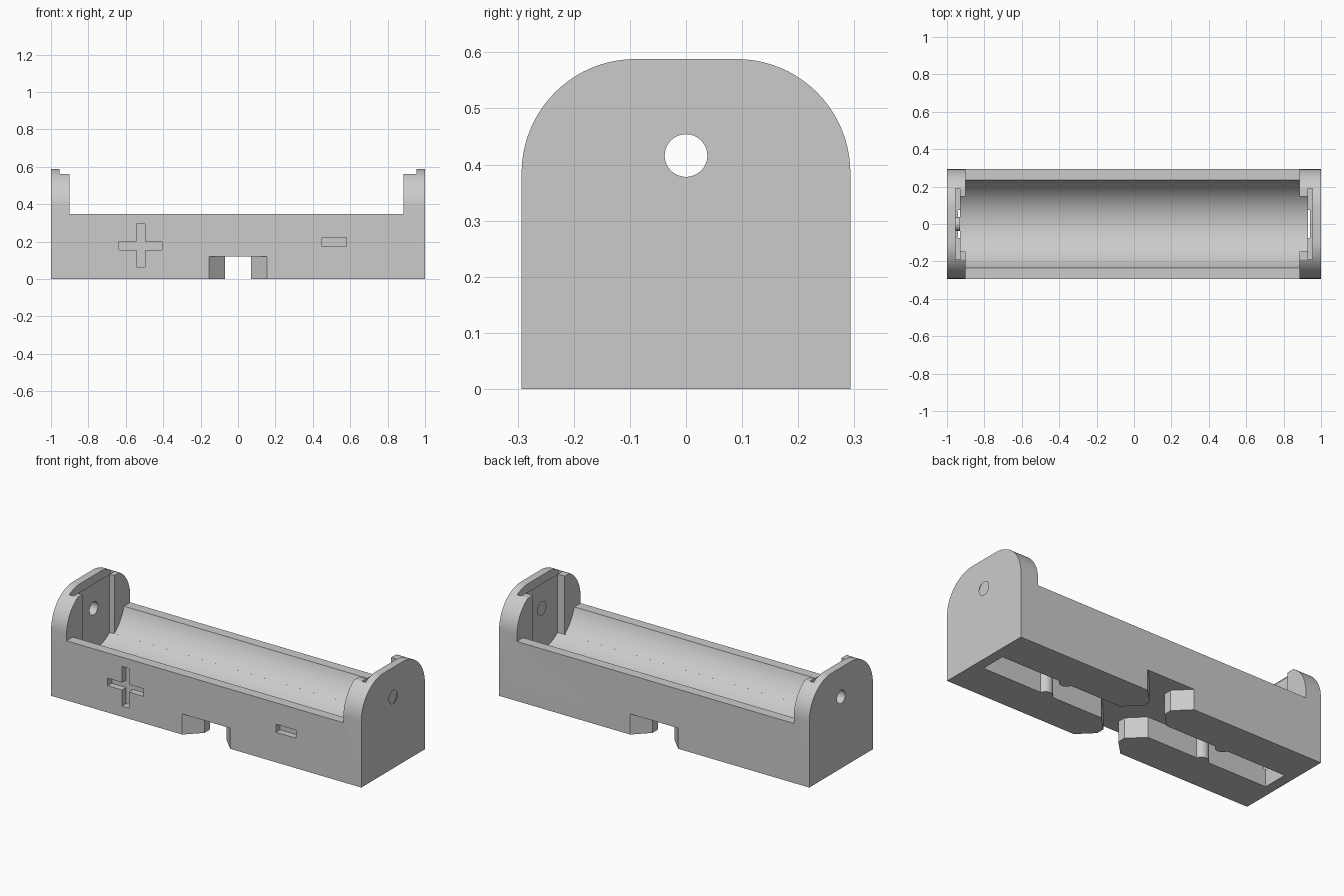
import bpy, bmesh
from math import sin, cos, pi, sqrt, asin
from mathutils import Vector

if "Cube" in bpy.data.objects:
    bpy.data.objects.remove(bpy.data.objects["Cube"], do_unlink=True)

grey = bpy.data.materials.new("light_grey_plastic")
grey.use_nodes = True
grey.diffuse_color = (0.6, 0.6, 0.6, 1)
grey.node_tree.nodes["Principled BSDF"].inputs["Base Color"].default_value = (0.6, 0.6, 0.6, 1)

AXIS_Z, CELL_R = 0.416, 0.245
PLACE = {"x": lambda a, b, t: (t, a, b),
         "y": lambda a, b, t: (a, t, b),
         "z": lambda a, b, t: (a, b, t)}


def prism(name, pts, axis, lo, hi):
    """Extrude a closed 2D profile along an axis."""
    bm = bmesh.new()
    face = bm.faces.new([bm.verts.new(PLACE[axis](a, b, lo)) for a, b in pts])
    new = bmesh.ops.extrude_face_region(bm, geom=[face])["geom"]
    shift = Vector(PLACE[axis](0, 0, hi - lo))
    bmesh.ops.translate(bm, vec=shift, verts=[v for v in new if isinstance(v, bmesh.types.BMVert)])
    bmesh.ops.recalc_face_normals(bm, faces=bm.faces)
    mesh = bpy.data.meshes.new(name)
    bm.to_mesh(mesh)
    bm.free()
    mesh.materials.append(grey)
    ob = bpy.data.objects.new(name, mesh)
    bpy.context.collection.objects.link(ob)
    return ob


def rect(a0, a1, b0, b1):
    return [(a0, b0), (a1, b0), (a1, b1), (a0, b1)]


def arc(ca, cb, r, start, end, n):
    return [(ca + r * cos(start + (end - start) * i / n),
             cb + r * sin(start + (end - start) * i / n)) for i in range(n + 1)]


def circle(r):
    return arc(0, AXIS_Z, r, 0, 2 * pi, 48)[:-1]


def trough(half_width):
    """Round-bottomed profile that is open upward."""
    a = asin(half_width / CELL_R)
    return arc(0, AXIS_Z, CELL_R, -pi / 2 - a, -pi / 2 + a, 48) + [(half_width, 0.8), (-half_width, 0.8)]


def combine(target, tool, operation="DIFFERENCE"):
    mod = target.modifiers.new(tool.name, "BOOLEAN")
    mod.operation, mod.solver, mod.object = operation, "EXACT", tool
    bpy.context.view_layer.objects.active = target
    bpy.ops.object.modifier_apply(modifier=mod.name)
    bpy.data.objects.remove(tool, do_unlink=True)


# Rounded block for the whole holder
W, H, R = 0.293, 0.588, 0.203
profile = [(-W, 0), (W, 0)] + arc(W - R, H - R, R, 0, pi / 2, 20) + arc(R - W, H - R, R, pi / 2, pi, 20)
holder = prism("battery_holder", profile, "x", -1, 1)

# Open top and round cell trough between the end walls
combine(holder, prism("open_top", rect(-0.4, 0.4, 0.347, 0.8), "x", -0.9, 0.885))
combine(holder, prism("cell_trough", trough(0.24), "x", -0.9, 0.885))
combine(holder, prism("end_opening", trough(0.147), "x", -0.93, 0.93))

# Contact slots, lowered retaining tabs and contact bosses in both ends
for s, inner in ((-1, 0.89), (1, 0.875)):
    def span(a, b):
        return sorted((s * a, s * b))
    combine(holder, prism("contact_slot", rect(-0.19, 0.19, 0.1, 0.8), "x", *span(0.93, 0.955)))
    combine(holder, prism("tab_top", rect(-0.19, 0.19, 0.56, 0.8), "x", *span(inner, 0.94)))
    combine(holder, prism("contact_boss", circle(0.1), "x", *span(0.943, 0.97)), "UNION")
    combine(holder, prism("wire_hole", circle(0.038), "x", *span(0.9, 1.1)))

# Wire channel underneath, pinched by round ribs
side = [(0.94, 0.075)]
for x in (0.52, -0.52):
    side += arc(x, 0.085, 0.04, -0.25, 0.25 - pi, 12)
side.append((-0.94, 0.075))
combine(holder, prism("wire_channel", side + [(-x, -y) for x, y in side], "z", -0.1, 0.12))

# Flared cross notch underneath
edge = [(0.167, -0.305), (0.07, -0.208), (0.07, -0.16), (0.155, -0.075),
        (0.155, 0.075), (0.07, 0.16), (0.07, 0.208), (0.167, 0.305)]
combine(holder, prism("cross_notch", edge + [(-x, -y) for x, y in edge], "z", -0.1, 0.12))

# Engraved polarity marks on the front
T, L = 0.022, 0.115
quarter = [(L, -T), (L, T), (T, T)]
plus = []
for k in range(4):
    c, d = round(cos(k * pi / 2)), round(sin(k * pi / 2))
    plus += [(-0.52 + a * c - b * d, 0.178 + a * d + b * c) for a, b in quarter]
combine(holder, prism("plus_mark", plus, "y", -0.4, -0.255))
combine(holder, prism("minus_mark", rect(0.45, 0.58, 0.175, 0.222), "y", -0.4, -0.255))

# Smooth curved faces, crisp edges
bpy.ops.object.select_all(action="DESELECT")
holder.select_set(True)
bpy.context.view_layer.objects.active = holder
bpy.ops.object.shade_smooth_by_angle(angle=pi / 7)
